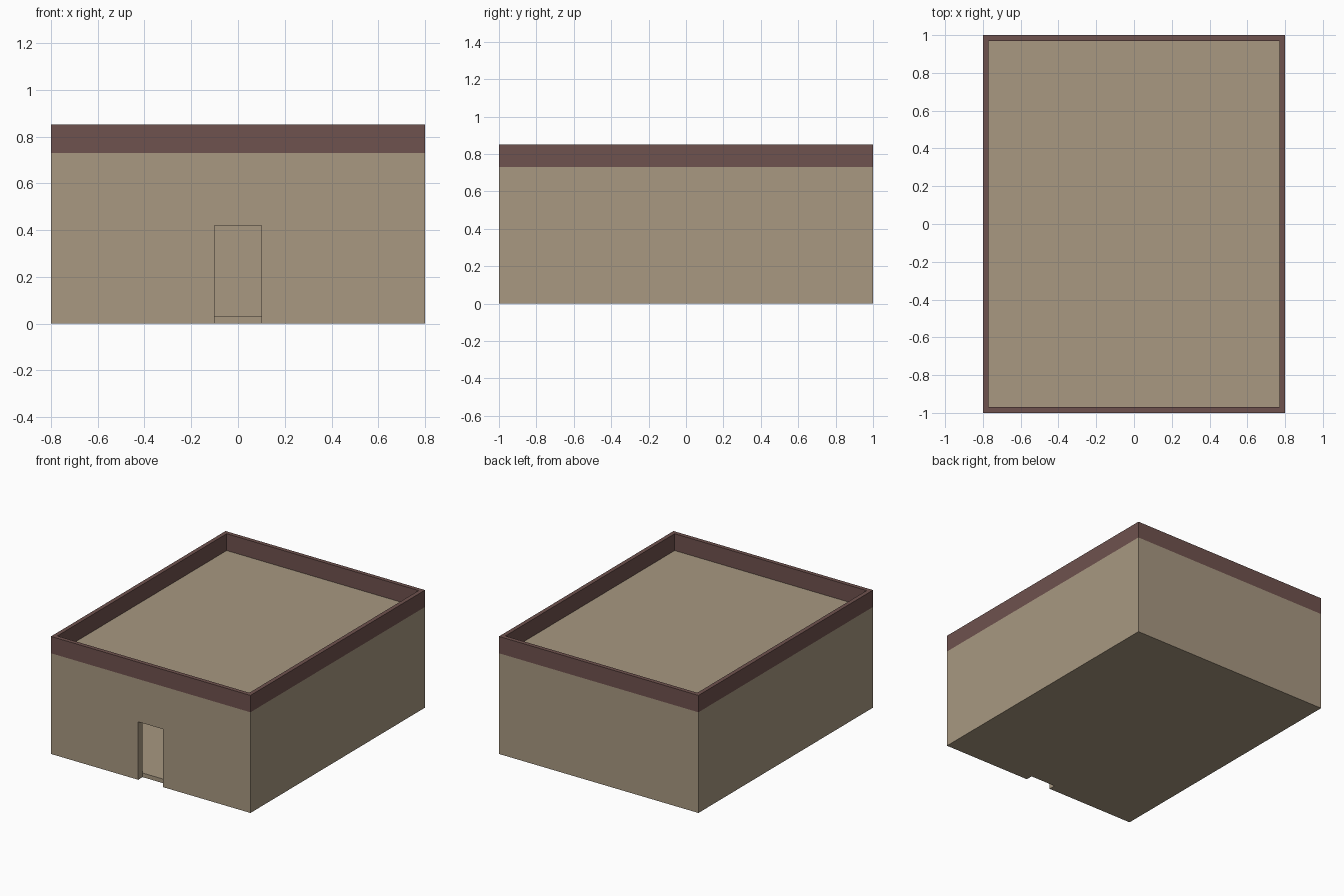
import bpy, bmesh

if "Cube" in bpy.data.objects:
    bpy.data.objects.remove(bpy.data.objects["Cube"])


def material(name, rgb):
    lin = [((c / 255 + 0.055) / 1.055) ** 2.4 for c in rgb]
    m = bpy.data.materials.new(name)
    m.diffuse_color = (*lin, 1)
    m.use_nodes = True
    m.node_tree.nodes["Principled BSDF"].inputs["Base Color"].default_value = m.diffuse_color
    return m


def add_object(name, bm, mat=None):
    mesh = bpy.data.meshes.new(name)
    bm.to_mesh(mesh)
    bm.free()
    ob = bpy.data.objects.new(name, mesh)
    bpy.context.collection.objects.link(ob)
    if mat:
        mesh.materials.append(mat)
    return ob


def box(name, lo, hi, mat=None):
    bm = bmesh.new()
    bmesh.ops.create_cube(bm, size=1)
    for v in bm.verts:
        v.co = [(a + b) / 2 + c * (b - a) for a, b, c in zip(lo, hi, v.co)]
    return add_object(name, bm, mat)


def cut(target, cutter):
    mod = target.modifiers.new("cut", 'BOOLEAN')
    mod.operation = 'DIFFERENCE'
    mod.solver = 'EXACT'
    mod.object = cutter
    bpy.context.view_layer.objects.active = target
    bpy.ops.object.modifier_apply(modifier=mod.name)
    bpy.data.objects.remove(cutter)


plaster = material("tan plaster", (168, 152, 129))
trim = material("brown trim", (111, 82, 78))

W, D = 0.8, 1.0            # half width and half depth
ROOF, TOP = 0.73, 0.852    # roof deck and parapet top
WALL, RIM = 0.05, 0.03     # wall and parapet thickness

# Hollow building with floor slab, flat roof and doorway
body = box("building_body", (-W, -D, 0), (W, D, ROOF), plaster)
cut(body, box("room_cutter", (WALL - W, WALL - D, 0.03),
              (W - WALL, D - WALL, ROOF - 0.03)))
cut(body, box("door_cutter", (-0.1, -D - 0.1, -0.1),
              (0.1, WALL - D, 0.42)))

# Parapet: outer face, top rim and inner face swept around the roof
bm = bmesh.new()
profile = [(0, ROOF), (0, TOP), (RIM, TOP), (RIM, ROOF)]
corners = [(-1, -1), (1, -1), (1, 1), (-1, 1)]
rings = [[bm.verts.new((sx * (W - i), sy * (D - i), z)) for sx, sy in corners]
         for i, z in profile]
for a, b in zip(rings, rings[1:]):
    for k in range(4):
        n = (k + 1) % 4
        bm.faces.new((a[k], a[n], b[n], b[k]))
add_object("roof_parapet", bm, trim)
